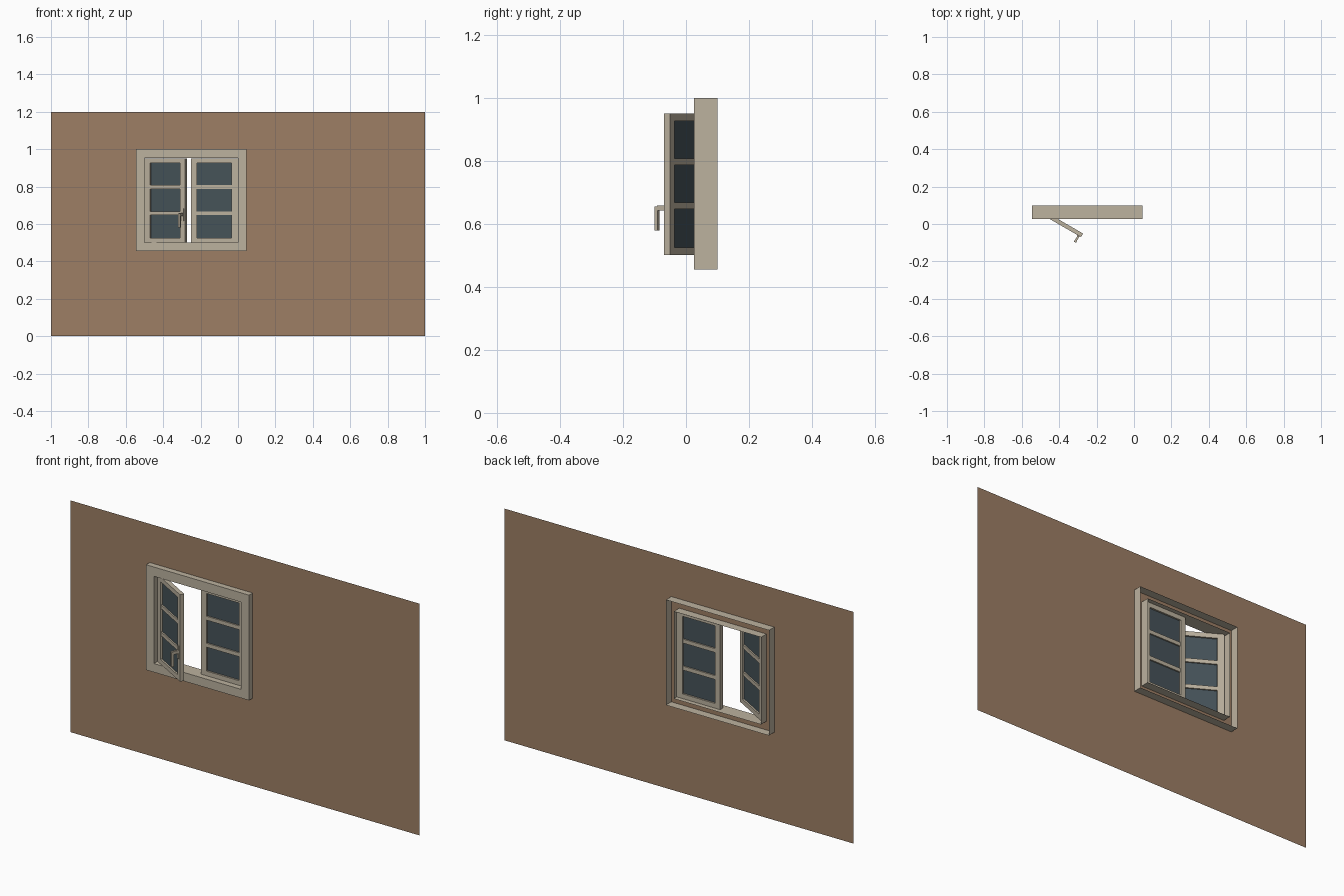
import bpy, bmesh, math
from mathutils import Matrix, Vector

if "Cube" in bpy.data.objects:
    bpy.data.objects.remove(bpy.data.objects["Cube"])


def material(name, srgb):
    lin = [((c / 255 + 0.055) / 1.055) ** 2.4 for c in srgb]
    m = bpy.data.materials.new(name)
    m.diffuse_color = (*lin, 1)
    m.use_nodes = True
    m.node_tree.nodes["Principled BSDF"].inputs["Base Color"].default_value = m.diffuse_color
    return m


BROWN = material("brown wall", (157, 127, 101))
CREAM = material("weathered cream", (188, 178, 159))
GLASS = material("dark glass", (70, 83, 89))


def finish(bm, name, mat, matrix=None):
    if matrix:
        bm.transform(matrix)
    bmesh.ops.recalc_face_normals(bm, faces=bm.faces)
    me = bpy.data.meshes.new(name)
    bm.to_mesh(me)
    bm.free()
    me.materials.append(mat)
    ob = bpy.data.objects.new(name, me)
    bpy.context.collection.objects.link(ob)
    return ob


def rect(bm, x0, x1, z0, z1, y):
    return [bm.verts.new((x, y, z)) for x, z in ((x0, z0), (x1, z0), (x1, z1), (x0, z1))]


def bridge(bm, a, b):
    for i in range(4):
        j = (i + 1) % 4
        bm.faces.new((a[i], a[j], b[j], b[i]))


def box(bm, x0, x1, y0, y1, z0, z1):
    a, b = rect(bm, x0, x1, z0, z1, y0), rect(bm, x0, x1, z0, z1, y1)
    bridge(bm, a, b)
    bm.faces.new(a)
    bm.faces.new(b)


OUTER = (-0.545, 0.045, 0.455, 1.0)
INNER = (-0.5, 0.0, 0.5, 0.952)
FRONT, WALL, SASH, BACK = 0.026, 0.056, 0.055, 0.10

# Thin wall with an opening
bm = bmesh.new()
bridge(bm, rect(bm, -1, 1, 0, 1.2, WALL), rect(bm, *INNER, WALL))
finish(bm, "wall", BROWN)

# Window surround: channel section, open at the back
bm = bmesh.new()
rings = [rect(bm, *OUTER, BACK), rect(bm, *OUTER, FRONT),
         rect(bm, *INNER, FRONT), rect(bm, *INNER, BACK)]
for a, b in zip(rings, rings[1:]):
    bridge(bm, a, b)
finish(bm, "window_surround", CREAM)

# Sashes, built from the hinge outwards along +x, front face at y = 0
W, T, Z0, Z1 = 0.25, 0.022, 0.501, 0.951
SIDE, RAIL = 0.034, 0.024


def sash(side, matrix):
    bm = bmesh.new()
    loops = [(0, W, Z0, Z1), (SIDE, W - 0.03, Z0 + RAIL, Z1 - RAIL)]
    (of, inf), (ob, inb) = [[rect(bm, *l, y) for l in loops] for y in (0, T)]
    for a, b in ((of, inf), (ob, inb), (of, ob), (inf, inb)):
        bridge(bm, a, b)
    finish(bm, side + "_sash_frame", CREAM, matrix)
    # glazing bars
    bm = bmesh.new()
    for z in (0.658, 0.798):
        box(bm, SIDE, W - 0.03, 0.002, T - 0.002, z - 0.01, z + 0.01)
    finish(bm, side + "_glazing_bars", CREAM, matrix)
    # glass pane
    bm = bmesh.new()
    box(bm, SIDE, W - 0.03, T / 2 - 0.002, T / 2 + 0.002, Z0 + RAIL, Z1 - RAIL)
    finish(bm, side + "_glass", GLASS, matrix)


opened = Matrix.Translation((-0.5, SASH, 0)) @ Matrix.Rotation(math.radians(-30), 4, 'Z')
closed = Matrix.Translation((0, SASH, 0)) @ Matrix.Scale(-1, 4, Vector((1, 0, 0)))
sash("left", opened)
sash("right", closed)

# Handle on the free stile of the open sash: plate, stem, lever
bm = bmesh.new()
box(bm, 0.228, 0.243, -0.004, 0, 0.615, 0.682)
box(bm, 0.230, 0.241, -0.03, -0.004, 0.643, 0.659)
box(bm, 0.229, 0.242, -0.040, -0.028, 0.58, 0.656)
finish(bm, "handle", CREAM, opened)
